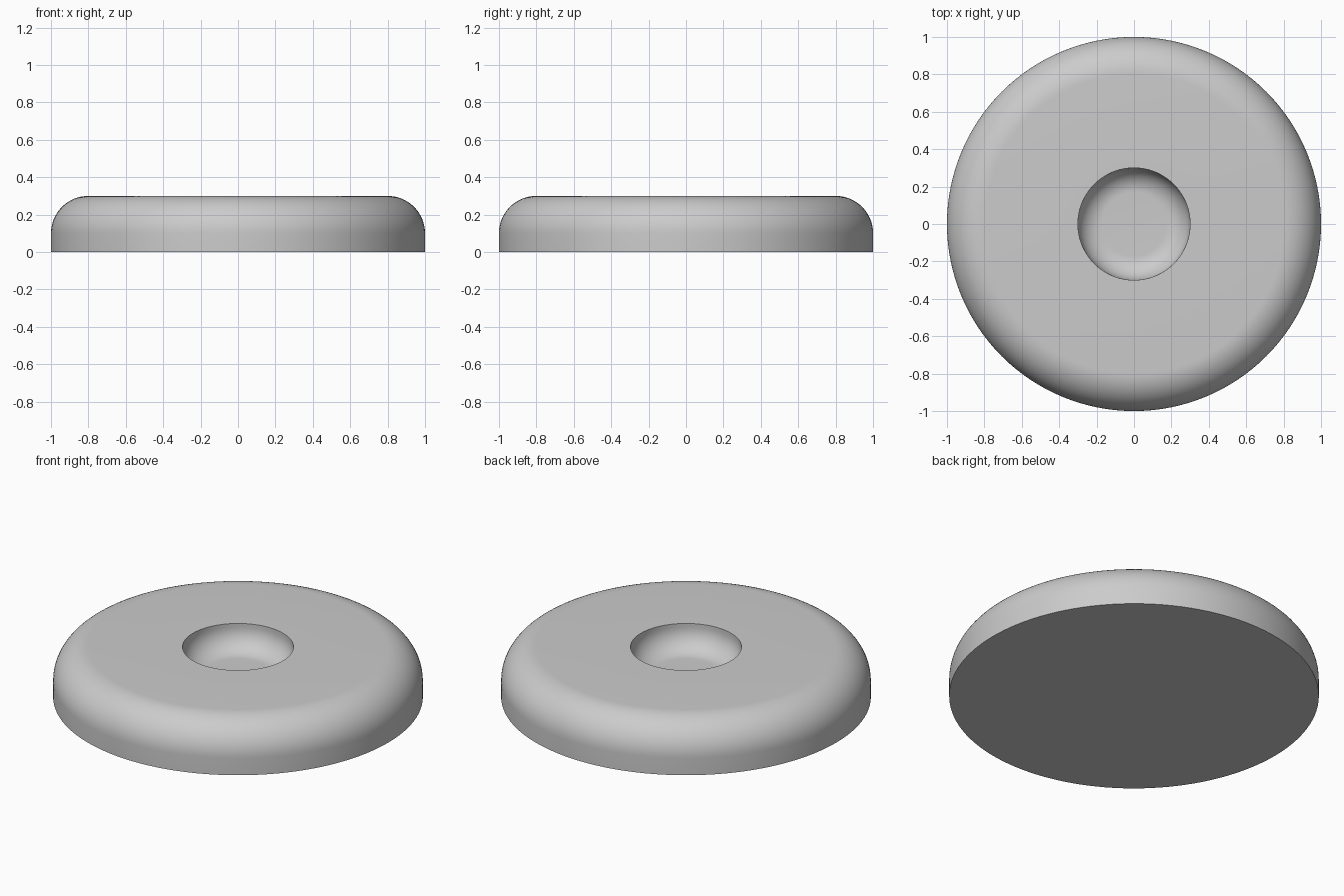
import bpy, bmesh, math

cube = bpy.data.objects.get("Cube")
if cube:
    bpy.data.objects.remove(cube, do_unlink=True)

SEGMENTS = 128
HEIGHT = 0.3
RIM_RADIUS, RIM_ROUND = 1.0, 0.2
DISH_RADIUS, DISH_ROUND, DISH_DEPTH = 0.3, 0.13, 0.15


def arc(cx, cz, radius, start, end, steps=16):
    """Points of a circular arc in the profile plane, angles in degrees."""
    points = []
    for i in range(steps + 1):
        a = math.radians(start + (end - start) * i / steps)
        points.append((cx + radius * math.cos(a), cz + radius * math.sin(a)))
    return points


def lathe(name, profile, material):
    """Spin a profile of (radius, height) points around the z axis."""
    bm = bmesh.new()
    verts = [bm.verts.new((r, 0, z)) for r, z in profile]
    edges = [bm.edges.new(pair) for pair in zip(verts, verts[1:])]
    bmesh.ops.spin(bm, geom=verts + edges, cent=(0, 0, 0), axis=(0, 0, 1),
                   angle=math.tau, steps=SEGMENTS, use_duplicate=False)
    bmesh.ops.remove_doubles(bm, verts=bm.verts, dist=1e-5)
    # Close the flat base and the dish floor
    bmesh.ops.holes_fill(bm, edges=[e for e in bm.edges if e.is_boundary], sides=0)
    bmesh.ops.recalc_face_normals(bm, faces=bm.faces)
    mesh = bpy.data.meshes.new(name)
    bm.to_mesh(mesh)
    bm.free()
    mesh.materials.append(material)
    obj = bpy.data.objects.new(name, mesh)
    bpy.context.collection.objects.link(obj)
    bpy.ops.object.select_all(action='DESELECT')
    obj.select_set(True)
    bpy.context.view_layer.objects.active = obj
    bpy.ops.object.shade_smooth_by_angle(angle=math.radians(30))
    return obj


grey = bpy.data.materials.new("light_grey")
grey.use_nodes = True
colour = (0.6, 0.6, 0.6, 1)
grey.diffuse_color = colour
grey.node_tree.nodes["Principled BSDF"].inputs["Base Color"].default_value = colour

# Disc with rounded rim and a round-bottomed dish in its top
floor = HEIGHT - DISH_DEPTH
profile = [(RIM_RADIUS, 0)]
profile += arc(RIM_RADIUS - RIM_ROUND, HEIGHT - RIM_ROUND, RIM_ROUND, 0, 90)
profile += [(DISH_RADIUS, HEIGHT)]
profile += arc(DISH_RADIUS - DISH_ROUND, floor + DISH_ROUND, DISH_ROUND, 0, -90)
lathe("dished_disc", profile, grey)
